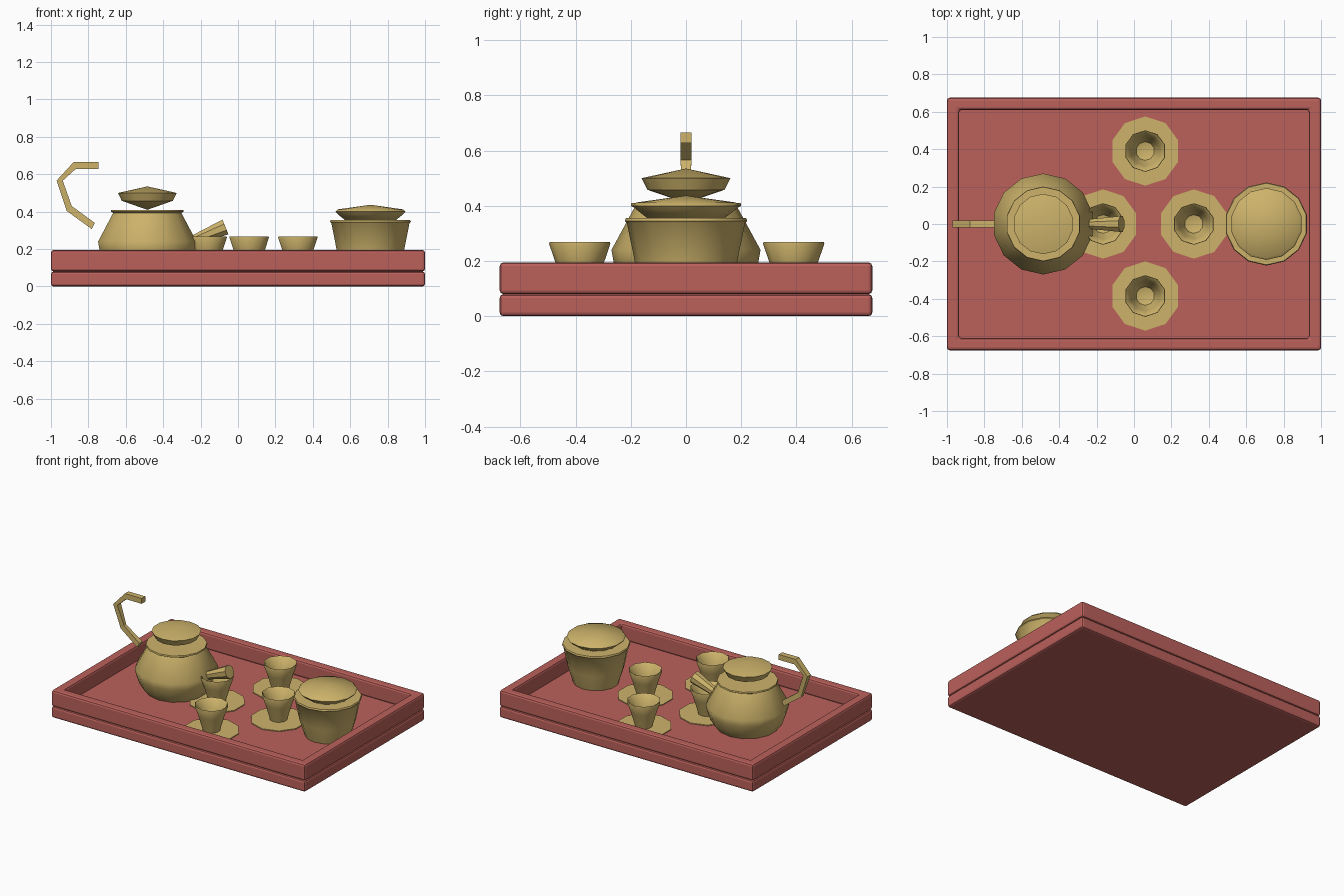
import bpy, bmesh
from math import cos, sin, pi, radians
from mathutils import Vector

if "Cube" in bpy.data.objects:
    bpy.data.objects.remove(bpy.data.objects["Cube"])


def material(name, rgb):
    m = bpy.data.materials.new(name)
    m.use_nodes = True
    m.diffuse_color = (*rgb, 1)
    m.node_tree.nodes["Principled BSDF"].inputs["Base Color"].default_value = (*rgb, 1)
    return m


RED = material("red lacquer", (0.5, 0.12, 0.105))
GOLD = material("golden ceramic", (0.61, 0.45, 0.145))


def finish(name, bm, mat, location=(0, 0, 0), smooth=0, bevel=0):
    bmesh.ops.recalc_face_normals(bm, faces=bm.faces)
    mesh = bpy.data.meshes.new(name)
    bm.to_mesh(mesh)
    bm.free()
    mesh.materials.append(mat)
    obj = bpy.data.objects.new(name, mesh)
    obj.location = location
    bpy.context.collection.objects.link(obj)
    if bevel:
        mod = obj.modifiers.new("rounded edges", "BEVEL")
        mod.width, mod.segments = bevel, 2
    if smooth:
        bpy.ops.object.select_all(action="DESELECT")
        obj.select_set(True)
        bpy.context.view_layer.objects.active = obj
        bpy.ops.object.shade_smooth_by_angle(angle=radians(smooth))
    return obj


def loft(bm, rings, closed=False):
    """Bridge equal rings of points, capping the ends unless closed."""
    loops = [[bm.verts.new(p) for p in ring] for ring in rings]
    n = len(loops[0])
    pairs = list(zip(loops, loops[1:]))
    if closed:
        pairs.append((loops[-1], loops[0]))
    for a, b in pairs:
        for i in range(n):
            j = (i + 1) % n
            bm.faces.new((a[i], a[j], b[j], b[i]))
    if not closed:
        bm.faces.new(loops[0])
        bm.faces.new(loops[-1])


def turned(name, profile, sides, x, y, smooth=42):
    """Lathe a (radius, height) profile; radius 0 becomes a point."""
    bm = bmesh.new()
    angles = [pi / 2 + 2 * pi * i / sides for i in range(sides)]
    loft(bm, [[(max(r, 1e-5) * cos(a), max(r, 1e-5) * sin(a), z) for a in angles]
              for r, z in profile])
    bmesh.ops.remove_doubles(bm, verts=bm.verts, dist=0.0005)
    return finish(name, bm, GOLD, (x, y, 0), smooth)


def rectangle(hx, hy, z):
    return [(-hx, -hy, z), (hx, -hy, z), (hx, hy, z), (-hx, hy, z)]


# Tray: solid base slab and raised frame
FLOOR = 0.08
bm = bmesh.new()
loft(bm, [rectangle(1, 0.675, 0), rectangle(1, 0.675, FLOOR)])
finish("tray_base", bm, RED, bevel=0.014)

bm = bmesh.new()
loft(bm, [rectangle(1, 0.675, 0.08), rectangle(1, 0.675, 0.195),
          rectangle(0.935, 0.61, 0.195), rectangle(0.935, 0.61, 0.08)], closed=True)
finish("tray_frame", bm, RED, bevel=0.014)

# Four cups on saucers
cup = [(0.055, FLOOR), (0.088, 0.195), (0.111, 0.262), (0.109, 0.268),
       (0.1, 0.262), (0.079, 0.195), (0.05, 0.125), (0, 0.11)]
for place, x, y in (("back", 0.06, 0.39), ("front", 0.06, -0.385),
                    ("left", 0.32, 0), ("right", -0.165, 0)):
    turned(place + "_cup", cup, 10, x, y)
    turned(place + "_saucer", [(0.185, FLOOR), (0.185, 0.086)], 10, x, y, 0)

# Teapot body and lid
POT_X = -0.485
turned("teapot_body", [(0.2, FLOOR), (0.24, 0.13), (0.262, 0.195), (0.27, 0.24),
                       (0.187, 0.393), (0.2, 0.4), (0.198, 0.41), (0, 0.41)], 14, POT_X, 0)
turned("teapot_lid", [(0, 0.41), (0.14, 0.458), (0.161, 0.5), (0, 0.535)], 14, POT_X, 0)

# Teapot spout, widening towards its tip
start, tip = Vector((-0.27, 0, 0.235)), Vector((-0.067, 0, 0.318))
axis = (tip - start).normalized()
side = Vector((0, 1, 0))
up = axis.cross(side)
bm = bmesh.new()
loft(bm, [[c + r * (side * cos(a) + up * sin(a)) for a in
           [2 * pi * (i + 0.5) / 8 for i in range(8)]]
          for c, r in ((start, 0.024), (tip, 0.046))])
finish("teapot_spout", bm, GOLD)

# Teapot handle: outer point, inner point and half width at each bend
bends = [((-0.745, 0.666), (-0.745, 0.628), 0.02),
         ((-0.878, 0.666), (-0.868, 0.628), 0.02),
         ((-0.97, 0.566), (-0.937, 0.566), 0.02),
         ((-0.916, 0.404), (-0.889, 0.43), 0.012),
         ((-0.782, 0.307), (-0.766, 0.34), 0.018)]
bm = bmesh.new()
loft(bm, [[(o[0], -w, o[1]), (o[0], w, o[1]), (i[0], w, i[1]), (i[0], -w, i[1])]
          for o, i, w in bends])
finish("teapot_handle", bm, GOLD)

# Lidded jar
JAR_X = 0.708
turned("jar_body", [(0.15, FLOOR), (0.185, 0.195), (0.214, 0.338), (0.222, 0.345),
                    (0.218, 0.355), (0, 0.355)], 14, JAR_X, 0)
turned("jar_lid", [(0, 0.35), (0.14, 0.355), (0.178, 0.385), (0.192, 0.4),
                   (0.18, 0.412), (0, 0.437)], 14, JAR_X, 0)
